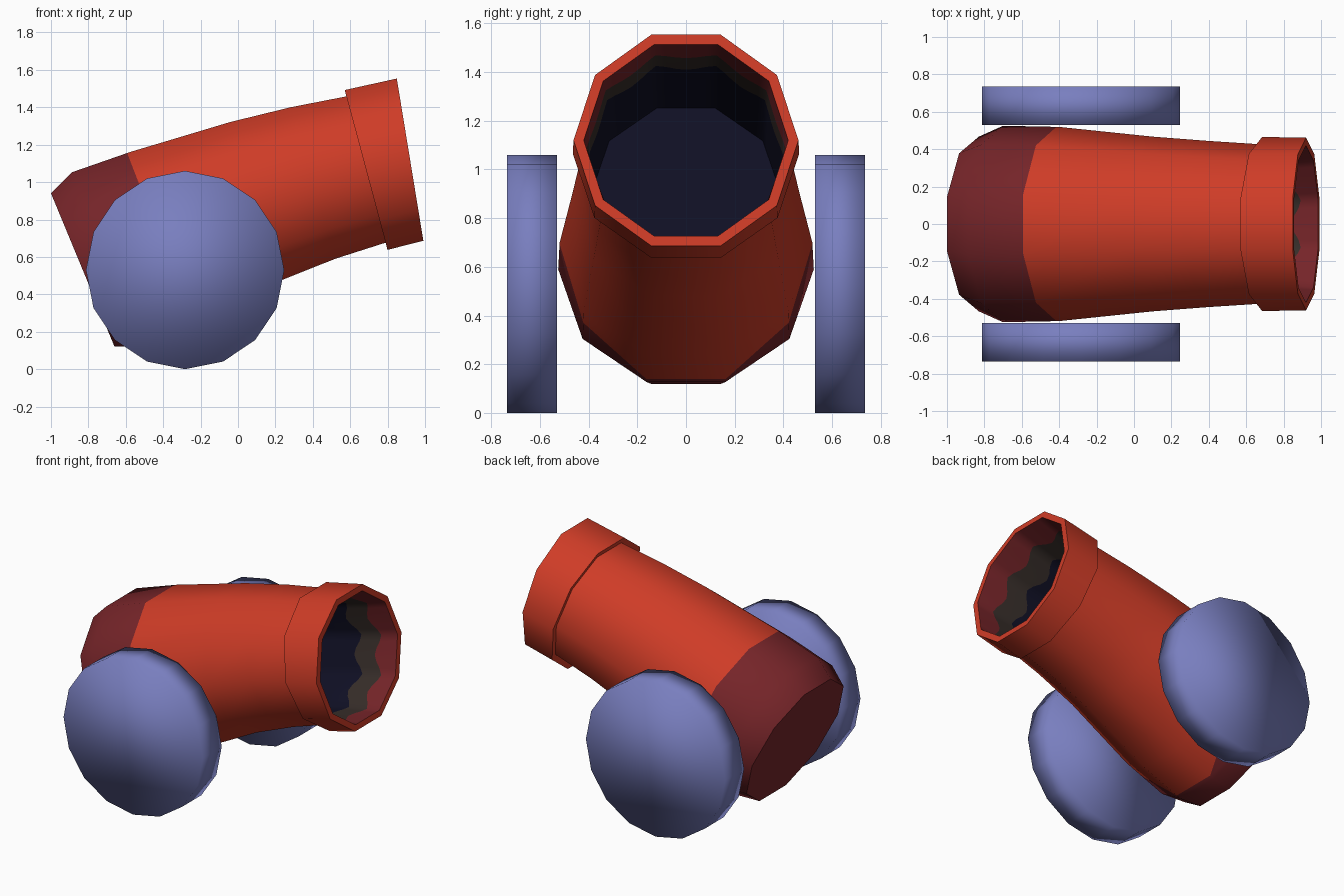
import bpy, bmesh, math
from mathutils import Vector

if "Cube" in bpy.data.objects:
    bpy.data.objects.remove(bpy.data.objects["Cube"])


def material(name, rgb):
    m = bpy.data.materials.new(name)
    m.diffuse_color = (*rgb, 1)
    m.use_nodes = True
    m.node_tree.nodes["Principled BSDF"].inputs["Base Color"].default_value = m.diffuse_color
    return m


RED = material("red", (0.62, 0.045, 0.02))
MAROON = material("maroon", (0.18, 0.018, 0.022))
SOOT = material("soot", (0.037, 0.026, 0.022))
NAVY = material("navy", (0.005, 0.005, 0.018))
BLUE = material("blue", (0.19, 0.21, 0.52))


def ring(x, z, radius, tilt, sub=1, wave=0.0):
    """Decagon with a flat top, leaning back by tilt degrees."""
    t = math.radians(tilt)
    up, axis = Vector((-math.sin(t), 0, math.cos(t))), Vector((math.cos(t), 0, math.sin(t)))
    centre = Vector((x, 0, z))
    corner = [centre + radius * (math.sin(a) * Vector((0, 1, 0)) + math.cos(a) * up)
              for a in (math.radians(18 + 36 * k) for k in range(10))]
    pts = []
    for k in range(10):
        for s in range(sub):
            f = s / sub
            bump = wave * math.cos(2 * math.pi * f)
            pts.append(corner[k].lerp(corner[(k + 1) % 10], f) + axis * bump)
    return pts


def loft(name, rings, mats, band_mats, cap_start=None, cap_end=None, closed=False, angle=45):
    """Skin a row of rings; each band takes its own material."""
    bm = bmesh.new()
    loops = [[bm.verts.new(p) for p in r] for r in rings]
    pairs = list(zip(loops, loops[1:]))
    if closed:
        pairs.append((loops[-1], loops[0]))
    for (a, b), mi in zip(pairs, band_mats):
        n = len(a)
        for i in range(n):
            j = (i + 1) % n
            bm.faces.new((a[i], b[i], b[j], a[j])).material_index = mi
    if cap_start is not None:
        bm.faces.new(loops[0]).material_index = cap_start
    if cap_end is not None:
        bm.faces.new(loops[-1]).material_index = cap_end
    bmesh.ops.recalc_face_normals(bm, faces=bm.faces)
    me = bpy.data.meshes.new(name)
    bm.to_mesh(me)
    bm.free()
    for m in mats:
        me.materials.append(m)
    ob = bpy.data.objects.new(name, me)
    bpy.context.collection.objects.link(ob)
    bpy.ops.object.select_all(action='DESELECT')
    ob.select_set(True)
    bpy.context.view_layer.objects.active = ob
    bpy.ops.object.shade_smooth_by_angle(angle=math.radians(angle))
    return ob


# Barrel: bent and tapered, with a maroon breech ending in a slanting colour line
breech = ring(-0.70, 0.59, 0.525, 22)
shoulder = ring(-0.40, 0.70, 0.519, 21)
colour_line = []
for k in range(10):
    u = math.cos(math.radians(18 + 36 * k))
    t = 0.95 if u > -0.1 else (0.85 if u > -0.4 else (0.6 if u > -0.8 else 0.1))
    colour_line.append(breech[k].lerp(shoulder[k], t))
loft("barrel",
     [ring(-0.83, 0.53, 0.467, 22.5), breech, colour_line, shoulder,
      ring(0.10, 0.90, 0.467, 18.4), ring(0.40, 0.995, 0.444, 16.5),
      ring(0.695, 1.07, 0.425, 15)],
     [RED, MAROON], [1, 1, 0, 0, 0, 0], cap_start=1)

# Muzzle rim: wedge-shaped collar with flat front lip
loft("muzzle_rim",
     [ring(0.69, 1.067, 0.42, 15), ring(0.685, 1.065, 0.465, 15),
      ring(0.92, 1.12, 0.462, 9.3), ring(0.92, 1.12, 0.42, 9.3)],
     [RED], [0, 0, 0])

# Bore: maroon, soot and navy bands with scalloped borders
bore = loft("bore",
            [ring(0.92, 1.12, 0.42, 9.3, 6), ring(0.78, 1.085, 0.408, 13, 6, 0.025),
             ring(0.63, 1.05, 0.40, 15, 6, 0.03), ring(0.40, 0.995, 0.395, 16.5, 6),
             ring(0.10, 0.90, 0.39, 18.4, 6)],
            [MAROON, SOOT, NAVY], [0, 1, 2, 2], cap_end=2)
bore.data.flip_normals()

# Wheels: two plain sixteen-sided discs
for name, side in (("wheel_right", -1), ("wheel_left", 1)):
    bpy.ops.mesh.primitive_cylinder_add(vertices=16, radius=0.53, depth=0.205,
                                        location=(-0.283, side * 0.6325, 0.53),
                                        rotation=(math.pi / 2, 0, 0))
    wheel = bpy.context.object
    wheel.name = name
    wheel.data.materials.append(BLUE)
    bpy.ops.object.shade_smooth()
